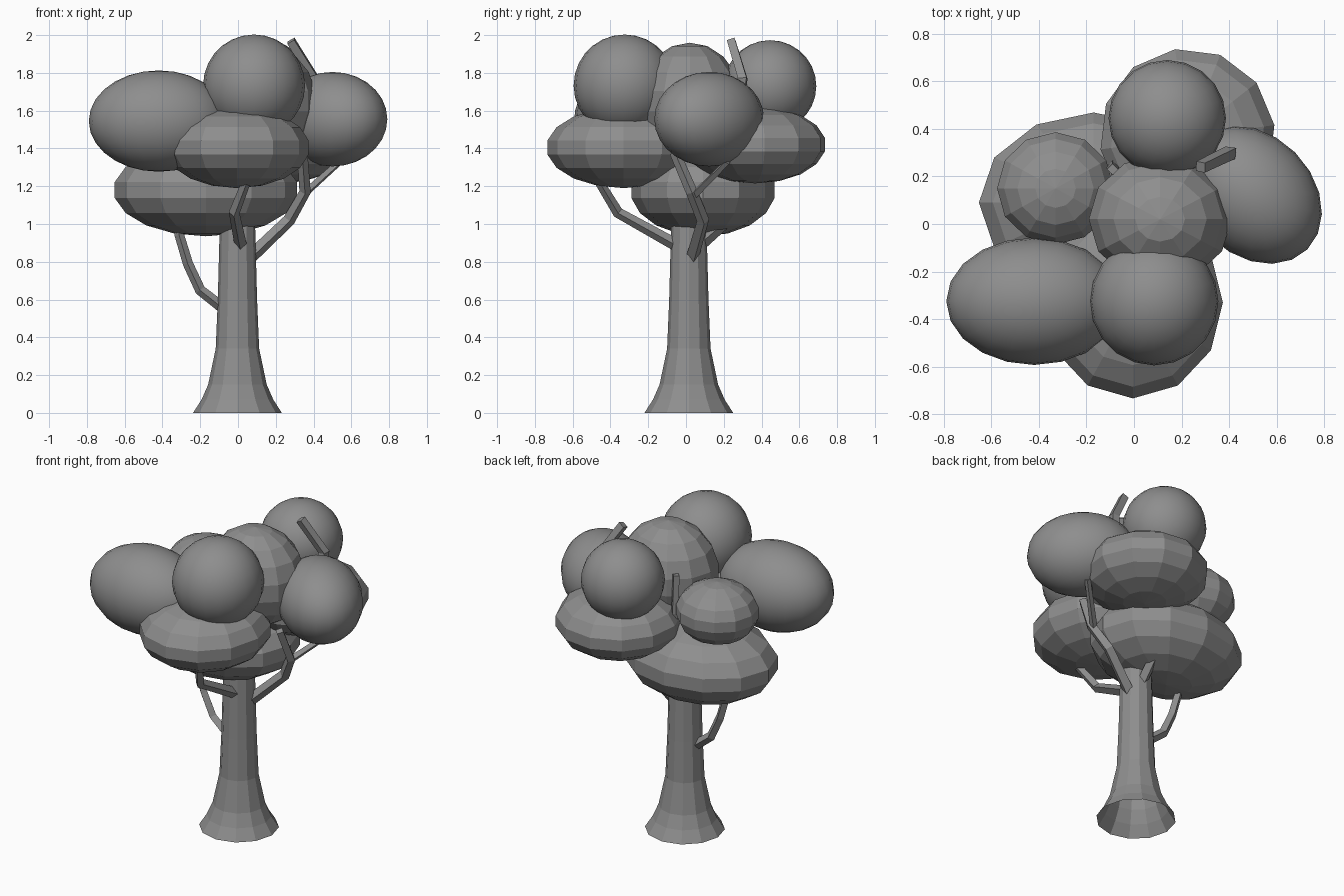
import bpy
import bmesh
import math

if "Cube" in bpy.data.objects:
    bpy.data.objects.remove(bpy.data.objects["Cube"], do_unlink=True)

GREY = (0.27, 0.27, 0.27, 1)
grey = bpy.data.materials.new("plain grey")
grey.use_nodes = True
grey.diffuse_color = GREY
grey.node_tree.nodes["Principled BSDF"].inputs["Base Color"].default_value = GREY


def foliage(name, centre, radii, smooth=False, turn=0):
    """Ellipsoid clump: coarse and flat, or finer and smooth."""
    seg, rings = (20, 14) if smooth else (12, 9)
    bpy.ops.mesh.primitive_uv_sphere_add(segments=seg, ring_count=rings, location=centre,
                                         rotation=(0, 0, math.radians(turn)))
    ob = bpy.context.object
    ob.name = name
    ob.scale = radii
    ob.data.materials.append(grey)
    if smooth:
        bpy.ops.object.shade_smooth()


def branch(name, points, start=0.034, end=0.024):
    """Four-sided tapering limb along a path."""
    curve = bpy.data.curves.new(name, "CURVE")
    curve.dimensions = "3D"
    curve.bevel_depth = 1
    curve.bevel_resolution = 0
    curve.use_fill_caps = True
    spline = curve.splines.new("POLY")
    spline.points.add(len(points) - 1)
    for i, (p, co) in enumerate(zip(spline.points, points)):
        p.co = (*co, 1)
        p.radius = start + (end - start) * i / (len(points) - 1)
    spline.use_smooth = False
    ob = bpy.data.objects.new(name, curve)
    bpy.context.collection.objects.link(ob)
    curve.materials.append(grey)
    bpy.ops.object.select_all(action="DESELECT")
    ob.select_set(True)
    bpy.context.view_layer.objects.active = ob
    bpy.ops.object.convert(target="MESH")


# Flared trunk, open underneath
profile = [(0.235, 0), (0.19, 0.07), (0.155, 0.15), (0.115, 0.34), (0.104, 0.6), (0.094, 0.98), (0.085, 1.2)]
SIDES = 12
bm = bmesh.new()
loops = []
for r, z in profile:
    loops.append([bm.verts.new((r * math.cos(math.tau * i / SIDES) - 0.003,
                                r * math.sin(math.tau * i / SIDES) + 0.015, z))
                  for i in range(SIDES)])
for low, high in zip(loops, loops[1:]):
    for i in range(SIDES):
        j = (i + 1) % SIDES
        bm.faces.new((low[i], low[j], high[j], high[i]))
bm.faces.new(loops[-1])
mesh = bpy.data.meshes.new("trunk")
bm.to_mesh(mesh)
bm.free()
mesh.materials.append(grey)
bpy.context.collection.objects.link(bpy.data.objects.new("trunk", mesh))

# Branches
branch("right_branch", [(-0.06, 0.02, 0.54), (-0.2, 0.03, 0.65), (-0.265, 0.03, 0.79),
                        (-0.31, 0.03, 0.94), (-0.33, 0.03, 1.1)], 0.03)
branch("front_branch", [(0.02, 0, 0.86), (-0.02, -0.36, 1.06), (0.05, -0.47, 1.24)])
branch("left_branch", [(0.05, 0.03, 0.81), (0.27, 0.09, 1.02), (0.355, 0.03, 1.17),
                       (0.34, -0.06, 1.38)], 0.036, 0.028)
branch("left_twig", [(0.34, 0.04, 1.15), (0.54, 0.22, 1.33)], 0.022, 0.018)
branch("back_branch", [(0, 0.04, 0.86), (0.02, 0.2, 1.0), (-0.02, 0.25, 1.2),
                       (-0.09, 0.24, 1.5), (-0.09, 0.23, 1.74)])
branch("top_branch", [(0.34, 0.25, 1.45), (0.405, 0.3, 1.77), (0.28, 0.24, 1.97)], 0.036, 0.03)

# Flat-faced foliage
foliage("lower_foliage", (-0.17, 0.09, 1.18), (0.49, 0.385, 0.245))
foliage("front_foliage", (-0.005, -0.33, 1.405), (0.385, 0.41, 0.215))
foliage("back_foliage", (0.225, 0.365, 1.42), (0.375, 0.38, 0.205), turn=8)
foliage("centre_foliage", (0.11, 0.02, 1.65), (0.305, 0.275, 0.31))
foliage("small_foliage", (-0.33, 0.15, 1.54), (0.25, 0.24, 0.19))

# Smooth foliage
foliage("right_round_foliage", (-0.42, -0.325, 1.545), (0.37, 0.268, 0.268), True)
foliage("front_round_foliage", (0.085, -0.325, 1.733), (0.27, 0.27, 0.27), True)
foliage("back_round_foliage", (0.14, 0.445, 1.73), (0.247, 0.245, 0.243), True)
foliage("left_round_foliage", (0.5, 0.123, 1.555), (0.325, 0.252, 0.25), True, -45)
